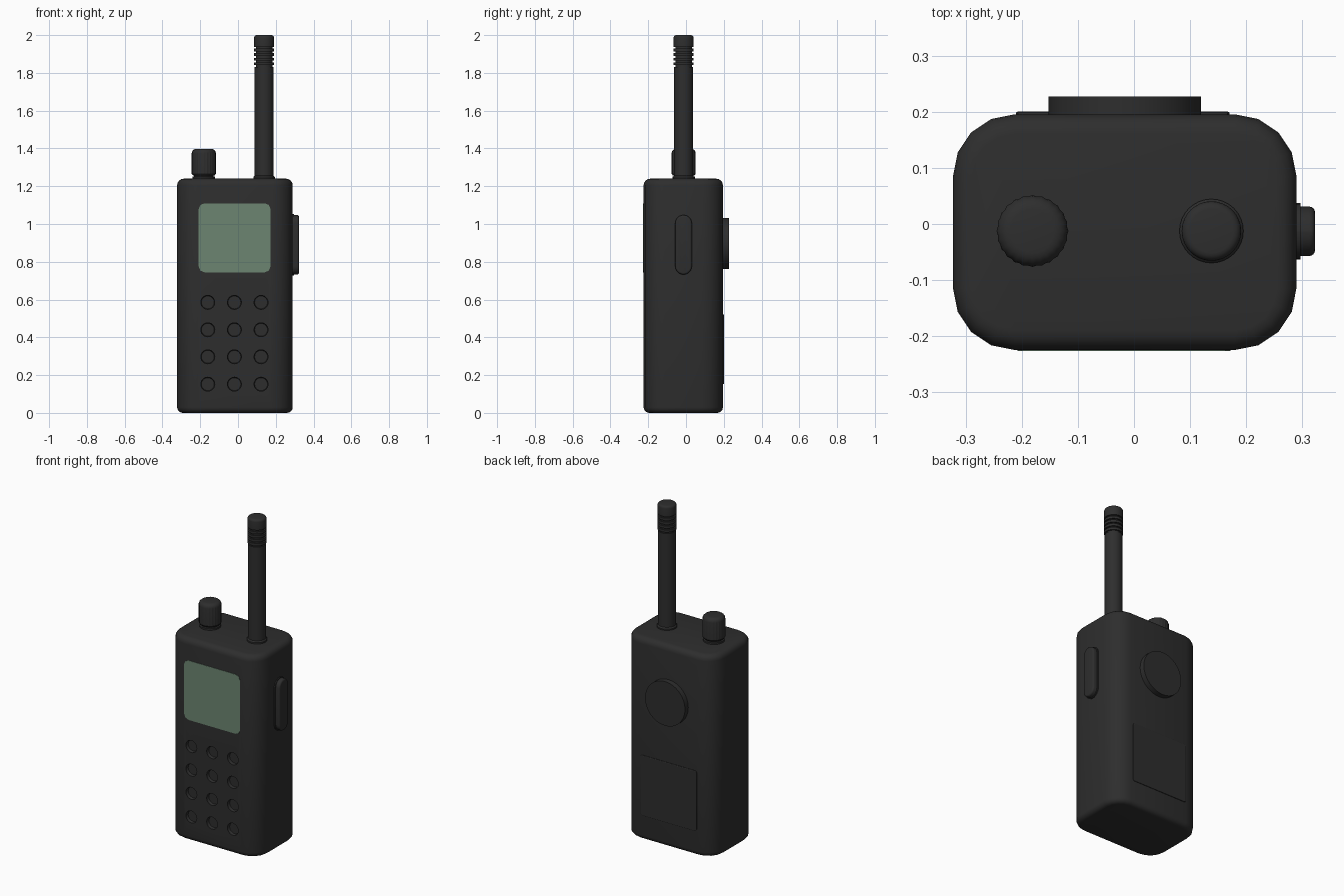
import bpy, bmesh, math
from mathutils import Matrix, Vector

if "Cube" in bpy.data.objects:
    bpy.data.objects.remove(bpy.data.objects["Cube"])


def colour(name, rgb):
    m = bpy.data.materials.new(name)
    m.diffuse_color = (*rgb, 1)
    m.use_nodes = True
    m.node_tree.nodes["Principled BSDF"].inputs["Base Color"].default_value = m.diffuse_color
    return m


BLACK = colour("charcoal plastic", (0.027, 0.027, 0.027))
GREEN = colour("display green", (0.15, 0.235, 0.165))


def rounded(w, h, r, n=4):
    """Rounded rectangle outline as a function of its inset."""
    def loop(i):
        rad = max(r - i, 0.001)
        pts = []
        for k, (sx, sy) in enumerate([(1, 1), (-1, 1), (-1, -1), (1, -1)]):
            cx, cy = sx * (w / 2 - i - rad), sy * (h / 2 - i - rad)
            for s in range(n + 1):
                a = math.pi / 2 * (k + s / n)
                pts.append((cx + rad * math.cos(a), cy + rad * math.sin(a)))
        return pts
    return loop


def circle(r, n=32, flute=0.0):
    def loop(i):
        return [((r - i - (flute if k % 2 else 0)) * math.cos(2 * math.pi * k / n),
                 (r - i - (flute if k % 2 else 0)) * math.sin(2 * math.pi * k / n))
                for k in range(n)]
    return loop


def frame(origin, u, v, h):
    m = Matrix((u, v, h)).transposed().to_4x4()
    m.translation = Vector(origin)
    return m


def up(x, y, z):
    return frame((x, y, z), (1, 0, 0), (0, 1, 0), (0, 0, 1))


def front(x, y, z):
    return frame((x, y, z), (1, 0, 0), (0, 0, 1), (0, -1, 0))


def back(x, y, z):
    return frame((x, y, z), (-1, 0, 0), (0, 0, 1), (0, 1, 0))


def right(x, y, z):
    return frame((x, y, z), (0, 1, 0), (0, 0, 1), (1, 0, 0))


def stack(bm, outline, levels, m):
    """Loft an outline through (inset, height) levels and cap both ends."""
    rings = [[bm.verts.new(m @ Vector((x, y, h))) for x, y in outline(i)] for i, h in levels]
    for a, b in zip(rings, rings[1:]):
        for k in range(len(a)):
            j = (k + 1) % len(a)
            bm.faces.new((a[k], a[j], b[j], b[k]))
    bm.faces.new(rings[0][::-1])
    bm.faces.new(rings[-1])


def finish(name, bm, mat):
    me = bpy.data.meshes.new(name)
    bm.to_mesh(me)
    bm.free()
    ob = bpy.data.objects.new(name, me)
    bpy.context.collection.objects.link(ob)
    me.materials.append(mat)
    return ob


def smooth(ob):
    bpy.ops.object.select_all(action='DESELECT')
    ob.select_set(True)
    bpy.context.view_layer.objects.active = ob
    bpy.ops.object.shade_smooth_by_angle(angle=math.radians(32))


def part(name, outline, levels, m, mat=BLACK):
    bm = bmesh.new()
    stack(bm, outline, levels, m)
    ob = finish(name, bm, mat)
    smooth(ob)
    return ob


def rim(r, h, n=4):
    """Quarter-round top edge ending at height h."""
    return [(r * (1 - math.cos(math.pi / 2 * k / n)), h - r + r * math.sin(math.pi / 2 * k / n))
            for k in range(n + 1)]


CX, CY, FRONT, BACK, SIDE, TOP = -0.0165, -0.0145, -0.2245, 0.1955, 0.2895, 1.24

# Body with rounded edges all round
bottom = [(i, TOP - h) for i, h in rim(0.03, TOP)][::-1]
bm = bmesh.new()
stack(bm, rounded(0.612, 0.42, 0.11), bottom + rim(0.035, TOP), up(CX, CY, 0))
body = finish("body", bm, BLACK)

# Keypad dimples cut into the front
bm = bmesh.new()
for x in (-0.16, -0.019, 0.122):
    for z in (0.152, 0.297, 0.44, 0.585):
        stack(bm, circle(0.037, 24), [(0.003, -0.018), (0, -0.012), (0, 0.02)], front(x, FRONT, z))
cutter = finish("keypad_cutter", bm, BLACK)
cutter.hide_render = True
cut = body.modifiers.new("keypad", 'BOOLEAN')
cut.operation, cut.object, cut.solver = 'DIFFERENCE', cutter, 'EXACT'
bpy.context.view_layer.objects.active = body
bpy.ops.object.modifier_apply(modifier=cut.name)
bpy.data.objects.remove(cutter)
smooth(body)

# Display
part("display", rounded(0.38, 0.365, 0.03, 2), [(0, -0.006), (0, 0.002)],
     front(-0.018, FRONT, 0.927), GREEN)

# Talk button with its base on the right side
part("talk_button_base", rounded(0.1, 0.325, 0.05, 6), [(0, -0.01), (0, 0.007)],
     right(SIDE, -0.013, 0.89))
part("talk_button", rounded(0.088, 0.315, 0.044, 6), [(0, 0)] + rim(0.01, 0.033),
     right(SIDE, -0.013, 0.89))

# Round clip boss and battery cover on the back
part("clip_boss", circle(0.136, 32), [(0, -0.01), (0, 0.032)], back(CX, BACK, 0.897))
part("battery_cover", rounded(0.38, 0.37, 0.01, 2), [(0, -0.005), (0, 0.003), (0.003, 0.005)],
     back(-0.02, BACK, 0.337))

# Volume knob
part("knob_collar", circle(0.06), [(0, -0.01), (0, 0.01), (0.008, 0.012), (0.008, 0.03)],
     up(-0.181, -0.0125, TOP))
part("knob", circle(0.064, 48, 0.002), [(0.006, 0.018), (0, 0.026)] + rim(0.024, 0.158),
     up(-0.181, -0.0125, TOP))

# Antenna with grooved tip
levels = [(-0.007, -0.01), (-0.007, 0.008), (0, 0.016)]
for k in range(5):
    z = 0.592 + 0.024 * k
    levels += [(0, z), (0.006, z), (0.006, z + 0.009), (-0.003, z + 0.009), (-0.003, z + 0.018)]
    levels[-5] = (levels[-6][0] if k else 0, z)
part("antenna", circle(0.05), levels + [(i - 0.003, h) for i, h in rim(0.014, 0.76)],
     up(0.138, -0.0125, TOP))
